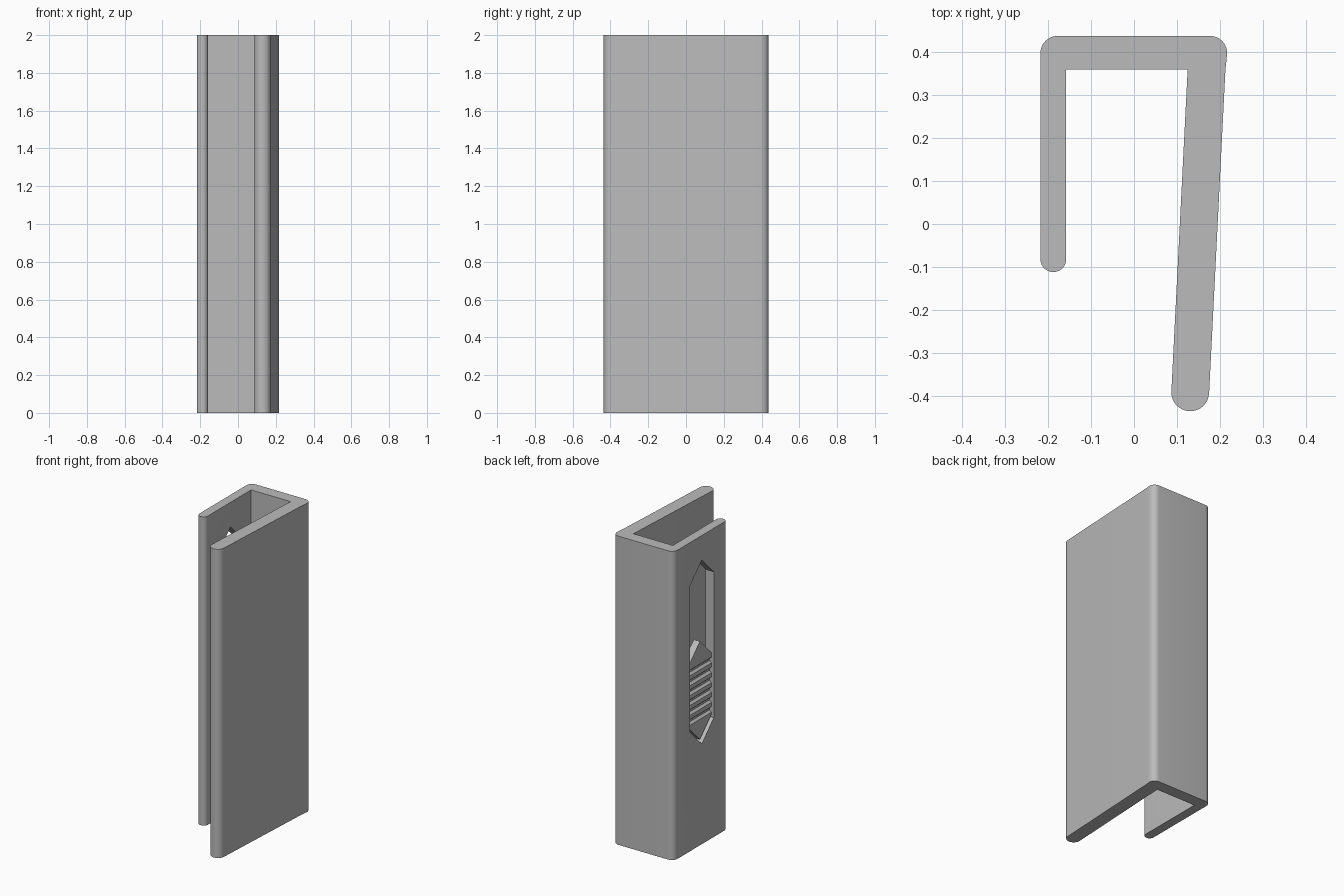
import bpy, bmesh, math
from mathutils import Vector

cube = bpy.data.objects.get("Cube")
if cube:
    bpy.data.objects.remove(cube, do_unlink=True)

gray = bpy.data.materials.new("plain gray")
gray.use_nodes = True
gray.diffuse_color = (0.5, 0.5, 0.5, 1)
gray.node_tree.nodes["Principled BSDF"].inputs["Base Color"].default_value = (0.5, 0.5, 0.5, 1)


def arc(cx, cy, r, start, end, steps=10):
    """Points along an arc, angles in degrees."""
    angles = [math.radians(start + (end - start) * i / steps) for i in range(steps + 1)]
    return [(cx + r * math.cos(a), cy + r * math.sin(a)) for a in angles]


def prism(name, outline, axis, low, high):
    """Extrude a 2D outline along the given axis index."""
    def place(p, depth):
        co = list(p)
        co.insert(axis, depth)
        return Vector(co)
    bm = bmesh.new()
    face = bm.faces.new([bm.verts.new(place(p, low)) for p in outline])
    extruded = bmesh.ops.extrude_face_region(bm, geom=[face])["geom"]
    moved = [g for g in extruded if isinstance(g, bmesh.types.BMVert)]
    bmesh.ops.translate(bm, verts=moved, vec=place((0, 0), high - low))
    bmesh.ops.recalc_face_normals(bm, faces=bm.faces)
    mesh = bpy.data.meshes.new(name)
    bm.to_mesh(mesh)
    bm.free()
    mesh.materials.append(gray)
    obj = bpy.data.objects.new(name, mesh)
    bpy.context.collection.objects.link(obj)
    return obj


def select(obj):
    bpy.ops.object.select_all(action="DESELECT")
    obj.select_set(True)
    bpy.context.view_layer.objects.active = obj


def cut(obj, cutter):
    cutter.hide_render = True
    mod = obj.modifiers.new("cut", "BOOLEAN")
    mod.operation = "DIFFERENCE"
    mod.solver = "EXACT"
    mod.object = cutter
    select(obj)
    bpy.ops.object.modifier_apply(modifier=mod.name)
    bpy.data.objects.remove(cutter, do_unlink=True)


def pointed_slot(y, half, bottom, top):
    """Upright hexagon with 45 degree tips, in y and z."""
    return [(y, bottom), (y + half, bottom + half), (y + half, top - half),
            (y, top), (y - half, top - half), (y - half, bottom + half)]


# Clip body: short leg, flat back, slightly slanted long leg
outline = (
    arc(-0.188, -0.082, 0.03, 180, 360, 16)
    + [(-0.158, 0.36), (0.125, 0.36)]
    + arc(0.131, -0.392, 0.044, 177, 357, 16)
    + [(0.213, 0.36)]
    + arc(0.177, 0.398, 0.04, 0, 90)
    + arc(-0.178, 0.398, 0.04, 90, 180)
)
body = prism("clip_body", outline, 2, 0, 2)

# Pointed window through the short leg
SLOT_Y, SLOT_HALF = 0.149, 0.122
cut(body, prism("slot_cutter", pointed_slot(SLOT_Y, SLOT_HALF, 0.65, 1.84), 0, -0.3, -0.1))

# Sliding button, recessed in the window
button = prism("slide_button", pointed_slot(SLOT_Y, SLOT_HALF - 0.004, 0.675, 1.31), 0, -0.204, -0.16)

# Grip grooves across the button
TEETH, START, PITCH = 6, 0.8, 0.064
comb = [(-0.25, START)]
for i in range(TEETH):
    z = START + i * PITCH
    comb += [(-0.21, z), (-0.19, z + 0.018), (-0.19, z + 0.03), (-0.21, z + 0.048)]
comb.append((-0.25, START + TEETH * PITCH))
cut(button, prism("groove_cutter", comb, 1, -0.1, 0.4))

for obj in (body, button):
    select(obj)
    bpy.ops.object.shade_smooth_by_angle(angle=math.radians(25))
